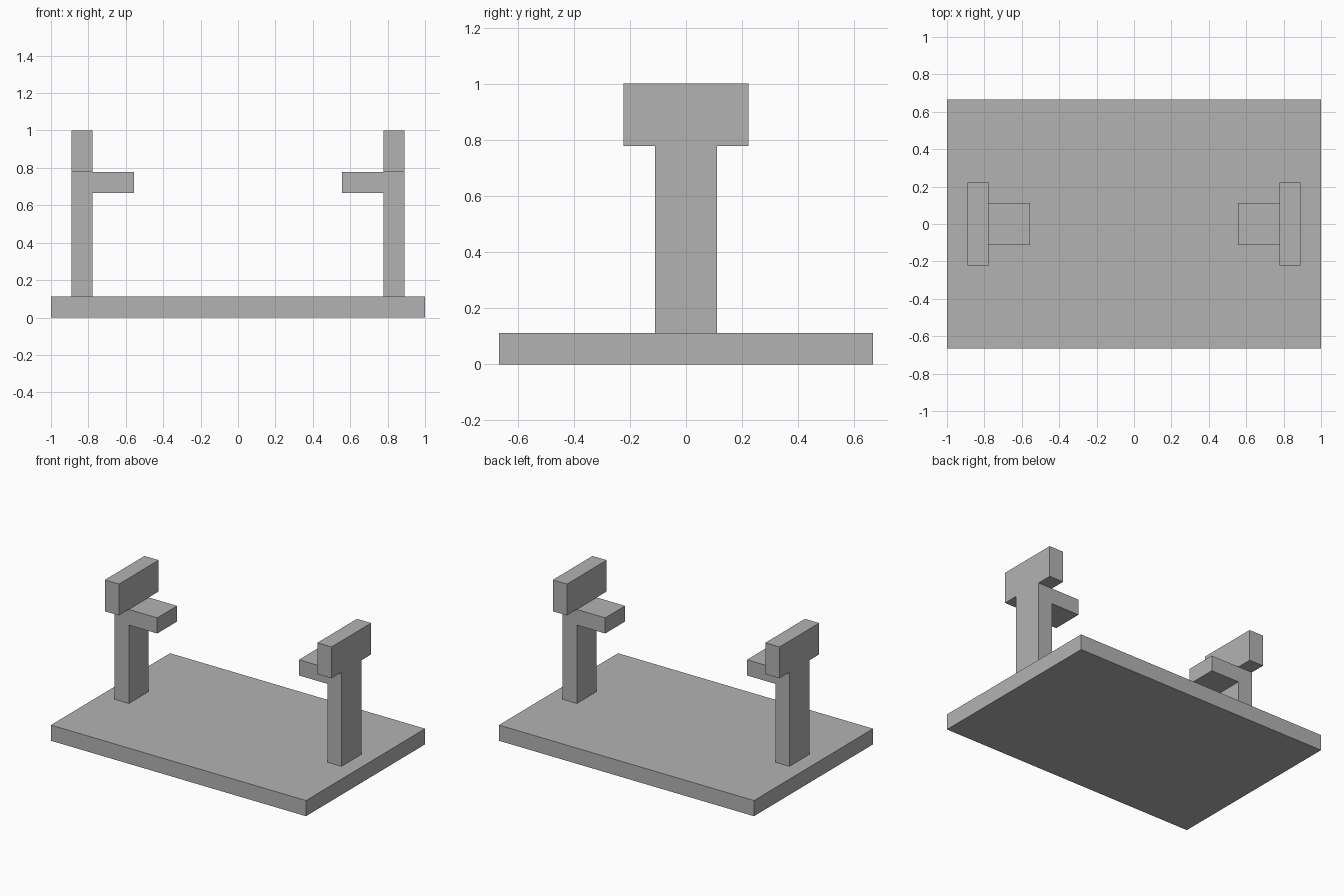
import bpy

U = 1 / 9  # modelling unit

cube = bpy.data.objects.get("Cube")
if cube:
    bpy.data.objects.remove(cube, do_unlink=True)

grey = bpy.data.materials.new("plain grey")
grey.use_nodes = True
colour = (0.45, 0.45, 0.45, 1)
grey.diffuse_color = colour
grey.node_tree.nodes["Principled BSDF"].inputs["Base Color"].default_value = colour


def box(name, x, y, z):
    """Box spanning the given (low, high) ranges, in modelling units."""
    spans = (x, y, z)
    bpy.ops.mesh.primitive_cube_add(size=1)
    obj = bpy.context.object
    obj.name = name
    obj.location = [(a + b) / 2 * U for a, b in spans]
    obj.scale = [(b - a) * U for a, b in spans]
    bpy.ops.object.transform_apply(location=True, rotation=False, scale=True)
    obj.data.materials.append(grey)
    return obj


# Base plate
box("base_plate", (-9, 9), (-6, 6), (0, 1))

# Facing pair of stands: post, wide head panel and inward ledge
for name, side in (("left", 1), ("right", -1)):
    def span(a, b):
        return tuple(sorted((a * side, b * side)))

    box(name + "_post", span(7, 8), (-1, 1), (1, 7))
    box(name + "_head_panel", span(7, 8), (-2, 2), (7, 9))
    box(name + "_ledge", span(5, 7), (-1, 1), (6, 7))
